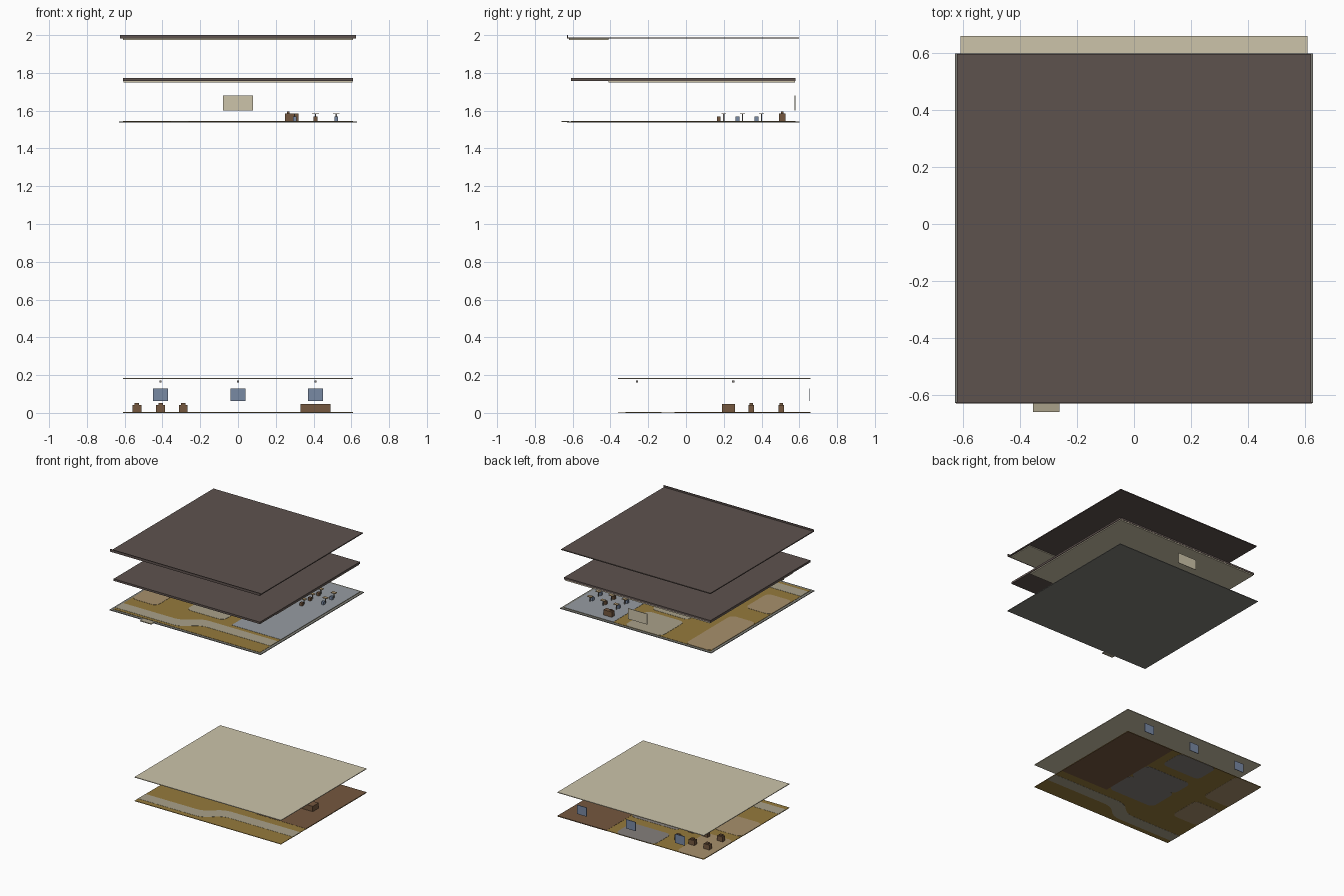
import bpy, bmesh, math

if "Cube" in bpy.data.objects:
    bpy.data.objects.remove(bpy.data.objects["Cube"])


def colour(name, r, g, b):
    m = bpy.data.materials.new(name)
    m.diffuse_color = [(v / 255) ** 2.2 for v in (r, g, b)] + [1]
    m.use_nodes = True
    m.node_tree.nodes["Principled BSDF"].inputs["Base Color"].default_value = m.diffuse_color
    return m


ROOF = colour("roof_brown", 94, 83, 79)
BEIGE = colour("ceiling_beige", 203, 194, 168)
GOLD = colour("gold_floor", 148, 121, 62)
BROWN = colour("wood_brown", 116, 88, 65)
TAN = colour("tan_floor", 166, 143, 108)
PATH = colour("pale_floor", 168, 160, 136)
GREY = colour("warm_grey", 132, 127, 122)
BLUEGREY = colour("blue_grey_floor", 149, 155, 161)
BLUE = colour("window_blue", 120, 136, 162)
SLAB = colour("slab_grey", 126, 126, 119)


def finish(name, bm, mat):
    me = bpy.data.meshes.new(name)
    bmesh.ops.recalc_face_normals(bm, faces=bm.faces)
    bm.to_mesh(me)
    bm.free()
    me.materials.append(mat)
    ob = bpy.data.objects.new(name, me)
    bpy.context.collection.objects.link(ob)
    return ob


def plate(name, pts, z0, z1, mat, r=0.0):
    """Flat outline, optionally with rounded corners, given a thickness."""
    bm = bmesh.new()
    bm.faces.new([bm.verts.new((x, y, z0)) for x, y in pts])
    if r:
        bmesh.ops.bevel(bm, geom=bm.verts[:], offset=r, segments=4,
                        affect='VERTICES', profile=0.5)
    ext = bmesh.ops.extrude_face_region(bm, geom=bm.faces[:])
    for v in ext['geom']:
        if isinstance(v, bmesh.types.BMVert):
            v.co.z = z1
    return finish(name, bm, mat)


def box(name, x0, x1, y0, y1, z0, z1, mat, r=0.0):
    return plate(name, [(x0, y0), (x1, y0), (x1, y1), (x0, y1)], z0, z1, mat, r)


def corridor(name, y, z0, z1):
    """Pale walkway that steps sideways near the middle."""
    pts = [(-.61, y), (-.08, y), (.03, y + .1), (.61, y + .1),
           (.61, y + .19), (-.02, y + .19), (-.13, y + .09), (-.61, y + .09)]
    bm = bmesh.new()
    bm.faces.new([bm.verts.new((px, py, z0)) for px, py in pts])
    bm.verts.ensure_lookup_table()
    bmesh.ops.bevel(bm, geom=[bm.verts[i] for i in (1, 2, 5, 6)], offset=.05,
                    segments=4, affect='VERTICES', profile=0.5)
    ext = bmesh.ops.extrude_face_region(bm, geom=bm.faces[:])
    for v in ext['geom']:
        if isinstance(v, bmesh.types.BMVert):
            v.co.z = z1
    return finish(name, bm, PATH)


# --- Ground storey: floor, coloured room areas, ceiling
box("ground_floor", -.61, .61, -.36, .66, .001, .005, GOLD)
corridor("ground_corridor", -.32, 0, .006)
box("ground_brown_room", .2, .61, -.06, .66, 0, .006, BROWN)
for y0, y1 in ((-.04, .2), (.2, .38), (.46, .66)):
    box("ground_grey_area", -.2, .13 if y0 > .4 else .2, y0, y1, 0, .006, GREY, .04)
for y0, y1 in ((-.04, .22), (.3, .66)):
    box("ground_tan_area", -.61, -.38, y0, y1, 0, .006, TAN, .04)
box("ground_ceiling", -.61, .61, -.36, .66, .179, .184, BEIGE)

# Ceiling lamps and rear windows
for x in (-.41, 0, .41):
    for y in (-.26, .25):
        box("ceiling_lamp", x - .006, x + .006, y - .006, y + .006, .16, .171, GREY)
    box("rear_window", x - .04, x + .04, .653, .657, .062, .13, BLUE)

# Ground storey furniture
for x in (-.535, -.41, -.29):
    for y in (.345, .505):
        box("cabinet", x - .023, x + .023, y - .015, y + .015, .005, .043, BROWN)
        box("cabinet_top", x - .012, x + .012, y - .009, y + .009, .043, .052, BROWN)
box("long_table", .33, .49, .19, .26, .005, .046, BROWN)

# --- Upper storey: slab, floor areas
box("upper_slab", -.63, .63, -.63, .6, 1.537, 1.542, SLAB)
box("upper_floor", -.61, .61, -.61, .58, 1.542, 1.544, GOLD)
corridor("upper_corridor", -.585, 1.542, 1.5455)
box("upper_blue_grey_room", .2, .61, -.36, .58, 1.542, 1.5455, BLUEGREY)
for y0, y1 in ((-.33, -.08), (.02, .26), (.3, .58)):
    box("upper_pale_area", -.2, .11, y0, y1, 1.542, 1.5455, PATH, .04)
for y0, y1 in ((-.4, -.13), (.03, .58)):
    box("upper_tan_area", -.61, -.4, y0, y1, 1.542, 1.5455, TAN, .04)
box("front_ledge", -.355, -.262, -.66, -.62, 1.539, 1.545, PATH)
box("wall_board", -.08, .08, .575, .579, 1.6, 1.68, BEIGE)

# Small desks with a seat in front of each
for x, y, mat in ((.3, .3, BLUE), (.3, .4, BLUE), (.41, .2, BROWN), (.41, .3, BROWN),
                  (.41, .4, BROWN), (.52, .3, BLUE), (.52, .4, BLUE)):
    box("desk_top", x - .018, x + .018, y - .013, y + .013, 1.582, 1.586, TAN)
    box("desk_post", x - .003, x + .003, y - .003, y + .003, 1.544, 1.582, GREY)
    box("desk_seat", x - .01, x + .01, y - .037, y - .017, 1.544, 1.569, mat)
box("large_desk", .25, .32, .492, .526, 1.544, 1.585, BROWN)
box("large_desk_box", .26, .272, .503, .515, 1.585, 1.595, BROWN)

# --- Middle roof: dark top with a pale ceiling under most of it
box("middle_roof", -.61, .61, -.61, .58, 1.757, 1.772, ROOF)
box("middle_ceiling", -.605, .605, -.41, .578, 1.749, 1.757, BEIGE)

# --- Top roof: thin plate, raised front lip, pale soffit at the front
box("top_roof", -.622, .622, -.625, .597, 1.981, 1.988, ROOF)
box("top_roof_lip", -.626, .626, -.631, -.625, 1.981, 2.0, ROOF)
box("front_soffit", -.61, .61, -.62, -.41, 1.975, 1.981, BEIGE)
